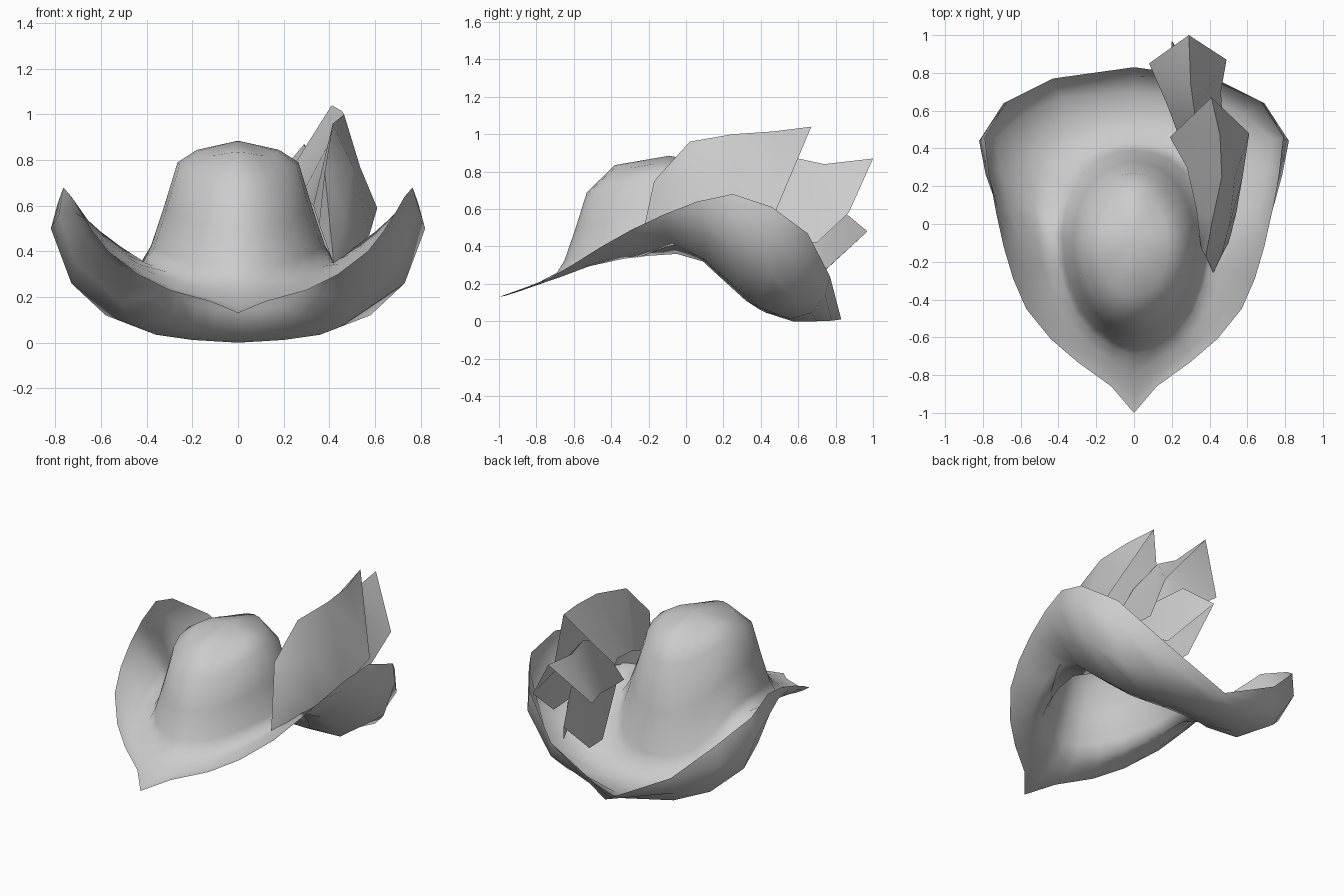
import bpy
import bmesh
import math
from mathutils import Vector

cube = bpy.data.objects.get("Cube")
if cube:
    bpy.data.objects.remove(cube, do_unlink=True)

felt = bpy.data.materials.new("grey_felt")
felt.use_nodes = True
grey = (0.6, 0.6, 0.6, 1)
felt.diffuse_color = grey
felt.node_tree.nodes["Principled BSDF"].inputs["Base Color"].default_value = grey


def finish(name, bm, angle):
    """Turn a bmesh into a named, smooth shaded object."""
    mesh = bpy.data.meshes.new(name)
    bm.to_mesh(mesh)
    bm.free()
    mesh.materials.append(felt)
    obj = bpy.data.objects.new(name, mesh)
    bpy.context.collection.objects.link(obj)
    bpy.ops.object.select_all(action='DESELECT')
    obj.select_set(True)
    bpy.context.view_layer.objects.active = obj
    bpy.ops.object.shade_smooth_by_angle(angle=math.radians(angle))


def bridge(bm, lower, upper, closed):
    """Join two rows of vertices with quads."""
    count = len(lower)
    for i in range(count if closed else count - 1):
        j = (i + 1) % count
        bm.faces.new((lower[i], lower[j], upper[j], upper[i]))


def full_ring(half):
    """Mirror a half outline, front to back, into a closed ring."""
    mirrored = [Vector((-p.x, p.y, p.z)) for p in half[-2:0:-1]]
    return half + mirrored


# Half outline of the brim edge, from the front point round to the back
rim = [Vector(p) for p in (
    (0, -1, .13), (.12, -.86, .18), (.3, -.73, .23), (.44, -.61, .3),
    (.57, -.45, .4), (.64, -.29, .49), (.69, -.12, .57), (.73, .06, .64),
    (.765, .25, .68), (.79, .46, .61), (.67, .65, .47), (.43, .77, .24),
    (0, .83, .01))]

# Half outline where the crown meets the brim
base = [Vector(p) for p in (
    (0, -.69, .26), (.11, -.66, .27), (.22, -.58, .285), (.31, -.47, .31),
    (.37, -.33, .335), (.405, -.2, .35), (.42, -.05, .36), (.4, .09, .32),
    (.36, .21, .21), (.29, .32, .11), (.2, .39, .065), (.1, .42, .05),
    (0, .43, .045))]


def brim_ring(t, sag, back):
    """Brim ring between crown and edge: plain sag in front, set curl behind."""
    half = [b.lerp(r, t) - Vector((0, 0, sag)) for b, r in zip(base, rim)]
    return half[:len(half) - len(back)] + [Vector(p) for p in back]


inner = brim_ring(.33, .012, (
    (.53, .1, .33), (.52, .27, .18), (.46, .39, .075), (.36, .49, .035),
    (.2, .56, .012), (0, .57, 0)))
outer = brim_ring(.68, .015, (
    (.66, .1, .46), (.71, .28, .35), (.73, .45, .26), (.58, .58, .12),
    (.38, .67, .045), (0, .7, 0)))
curl = brim_ring(.88, .008, (
    (.72, .08, .57), (.785, .26, .56), (.82, .44, .5), (.69, .64, .33),
    (.45, .745, .14), (0, .78, .003)))


def cap_ring(rx, ry, cy, z, droop, dip):
    """Oval ring that droops at front and back and dips on the diagonals."""
    half = []
    for i in range(len(rim)):
        a = math.pi * i / (len(rim) - 1)
        drop = droop * math.cos(a) ** 2 + dip * math.sin(2 * a) ** 2
        half.append(Vector((rx * math.sin(a), cy - ry * math.cos(a), z - drop)))
    return half


shoulder = cap_ring(.265, .4, -.13, .79, .1, .015)
crown_top = cap_ring(.18, .27, -.11, .845, .01, .02)


def wall_ring(across, up):
    """Ring part way up the crown wall, flared near the brim."""
    half = []
    for b, s in zip(base, shoulder):
        p = b.lerp(s, across)
        p.z = b.z + (s.z - b.z) * up
        half.append(p)
    return half


# Brim and crown as one continuous felt shell
bm = bmesh.new()
profile = [rim, curl, outer, inner, base, wall_ring(.25, .15),
           wall_ring(.62, .55), shoulder, crown_top]
rings = [[bm.verts.new(p) for p in full_ring(half)] for half in profile]
for low, high in zip(rings, rings[1:]):
    bridge(bm, low, high, True)
apex = bm.verts.new((0, -.09, .885))
top = rings[-1]
for i, v in enumerate(top):
    bm.faces.new((v, top[(i + 1) % len(top)], apex))
finish("hat_body", bm, 120)


def feather(name, root, rows, tip):
    """Folded leaf: each row runs from its left edge over the ridge to the right."""
    bm = bmesh.new()
    grid = [[bm.verts.new(p) for p in row] for row in rows]
    for a, b in zip(grid, grid[1:]):
        bridge(bm, a, b, False)
    start, end = bm.verts.new(root), bm.verts.new(tip)
    for i in range(len(rows[0]) - 1):
        bm.faces.new((start, grid[0][i + 1], grid[0][i]))
        bm.faces.new((grid[-1][i], grid[-1][i + 1], end))
    finish(name, bm, 65)


# Three feathers tucked against the left of the crown
feather("large_feather", (.42, -.26, .34), (
    ((.355, -.13, .52), (.38, -.17, .75), (.465, -.16, .56), (.5, -.1, .4)),
    ((.33, .08, .6), (.415, .02, .96), (.505, -.01, .77), (.54, .05, .43)),
    ((.28, .3, .65), (.465, .25, 1), (.535, .25, .77), (.575, .25, .47)),
    ((.19, .46, .69), (.455, .47, 1.015), (.53, .49, .77), (.61, .48, .59))),
    (.41, .67, 1.04))

feather("middle_feather", (.41, .05, .38), (
    ((.26, .4, .5), (.34, .4, .78), (.48, .4, .42)),
    ((.18, .62, .57), (.32, .6, .87), (.46, .7, .42)),
    ((.08, .85, .62), (.3, .74, .84), (.49, .87, .58))),
    (.29, 1, .87))

feather("lower_feather", (.43, .1, .36), (
    ((.22, .54, .23), (.38, .45, .58), (.5, .5, .38)),
    ((.19, .72, .25), (.28, .78, .64), (.36, .74, .27))),
    (.2, .97, .48))
